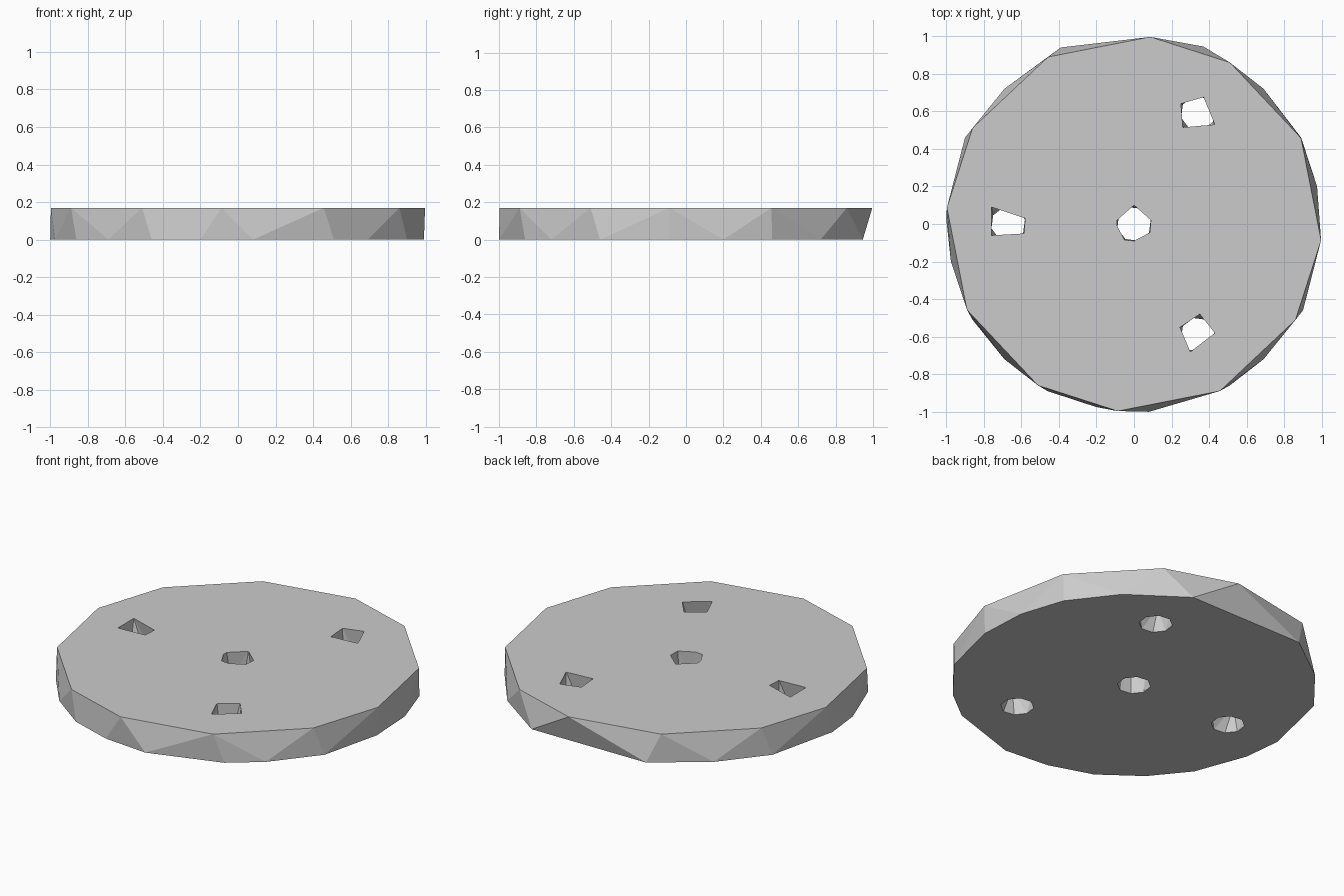
import bpy, bmesh
from math import sin, cos, radians

if "Cube" in bpy.data.objects:
    bpy.data.objects.remove(bpy.data.objects["Cube"])

H = 0.17


def hull_object(name, groups):
    """One mesh holding the convex hull of every point group."""
    mesh = bpy.data.meshes.new(name)
    total = bmesh.new()
    for pts in groups:
        bm = bmesh.new()
        for p in pts:
            bm.verts.new(p)
        bmesh.ops.convex_hull(bm, input=bm.verts[:])
        bmesh.ops.dissolve_limit(bm, angle_limit=0.01, verts=bm.verts[:], edges=bm.edges[:])
        bmesh.ops.recalc_face_normals(bm, faces=bm.faces[:])
        tmp = bpy.data.meshes.new("tmp")
        bm.to_mesh(tmp)
        bm.free()
        total.from_mesh(tmp)
        bpy.data.meshes.remove(tmp)
    total.to_mesh(mesh)
    total.free()
    ob = bpy.data.objects.new(name, mesh)
    bpy.context.collection.objects.link(ob)
    return ob


# Disc: coarse 12-sided upper rim over a finer lower rim
upper = [(cos(radians(a + q)), sin(radians(a + q)), H)
         for q in (0, 90, 180, 270) for a in (-5, 27.2, 59.3)]
lower = [(.37, .945), (.69, .72), (.89, .46), (.975, .2), (.99, -.09), (.9, -.46),
         (.69, -.72), (.51, -.86), (.08, -1), (-.2, -.975), (-.46, -.89), (-.69, -.72),
         (-.86, -.51), (-.975, -.2), (-1, .03), (-.9, .46), (-.69, .72), (-.39, .94)]
disc = hull_object("perforated_disc", [upper + [(x, y, 0) for x, y in lower]])

# Holes: faceted upper outline, rounder lower outline
holes = [
    ((0, 0), [(-.09, .02), (0, .1), (.09, .02), (.085, -.045), (0, -.09), (-.05, -.085), (-.09, -.01)]),
    ((.34, .59), [(.25, .64), (.37, .675), (.43, .53), (.26, .515)]),
    ((.34, -.59), [(.245, -.55), (.35, -.48), (.43, -.58), (.30, -.68)]),
    ((-.67, 0), [(-.76, .09), (-.58, .03), (-.585, -.05), (-.76, -.06)]),
]
groups = []
for (cx, cy), top in holes:
    low = [(cx + .092 * cos(radians(a)), cy + .092 * sin(radians(a)), -0.003)
           for a in range(15, 375, 45)]
    groups.append([(x, y, H + 0.003) for x, y in top] + low)
cutter = hull_object("hole_cutter", groups)
cutter.hide_render = True

mod = disc.modifiers.new("holes", 'BOOLEAN')
mod.operation = 'DIFFERENCE'
mod.solver = 'EXACT'
mod.object = cutter
bpy.context.view_layer.objects.active = disc
disc.select_set(True)
bpy.ops.object.modifier_apply(modifier=mod.name)
bpy.data.objects.remove(cutter)
